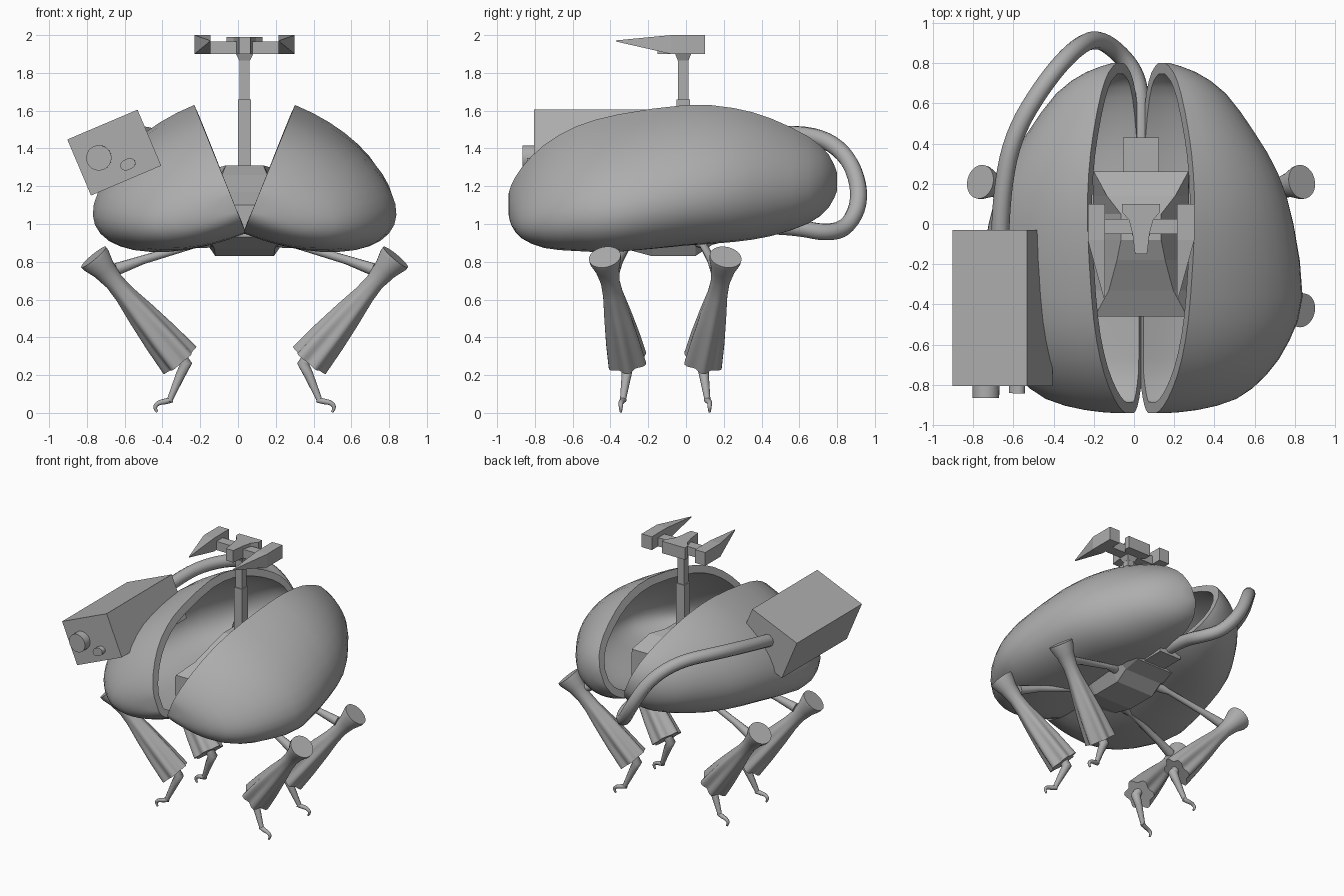
import bpy, bmesh, math
from mathutils import Vector, Matrix

if "Cube" in bpy.data.objects:
    bpy.data.objects.remove(bpy.data.objects["Cube"], do_unlink=True)

MID = 0.035  # symmetry plane of the walker
grey = bpy.data.materials.new("plain grey")
grey.use_nodes = True
grey.diffuse_color = (0.42, 0.42, 0.42, 1)
grey.node_tree.nodes["Principled BSDF"].inputs["Base Color"].default_value = (0.42, 0.42, 0.42, 1)


def finish(name, bm, smooth=None, thickness=0):
    bmesh.ops.recalc_face_normals(bm, faces=bm.faces)
    mesh = bpy.data.meshes.new(name)
    bm.to_mesh(mesh)
    bm.free()
    mesh.materials.append(grey)
    ob = bpy.data.objects.new(name, mesh)
    bpy.context.collection.objects.link(ob)
    bpy.ops.object.select_all(action="DESELECT")
    bpy.context.view_layer.objects.active = ob
    ob.select_set(True)
    if thickness:
        mod = ob.modifiers.new("wall", "SOLIDIFY")
        mod.thickness = thickness
        mod.offset = -1
        bpy.ops.object.modifier_apply(modifier=mod.name)
    if smooth:
        bpy.ops.object.shade_smooth_by_angle(angle=math.radians(smooth))
    return ob


def loft(name, rings, closed=True, smooth=None, thickness=0):
    """Skin a list of equal rings and cap both ends."""
    bm = bmesh.new()
    vs = [[bm.verts.new(p) for p in ring] for ring in rings]
    n = len(rings[0])
    for a, b in zip(vs, vs[1:]):
        for i in range(n if closed else n - 1):
            j = (i + 1) % n
            bm.faces.new((a[i], a[j], b[j], b[i]))
    bm.faces.new(vs[0])
    bm.faces.new(vs[-1])
    return finish(name, bm, smooth, thickness)


def rect(x, y, z, hx, hy):
    return [Vector((x + a * hx, y + b * hy, z)) for a, b in ((-1, -1), (1, -1), (1, 1), (-1, 1))]


def box(name, lo, hi):
    cx, cy = (lo[0] + hi[0]) / 2, (lo[1] + hi[1]) / 2
    hx, hy = (hi[0] - lo[0]) / 2, (hi[1] - lo[1]) / 2
    return loft(name, [rect(cx, cy, lo[2], hx, hy), rect(cx, cy, hi[2], hx, hy)])


def prism(name, outline, z0, z1):
    return loft(name, [[Vector((x, y, z)) for x, y in outline] for z in (z0, z1)])


def tube(name, points, radii, kind="NURBS"):
    cu = bpy.data.curves.new(name, "CURVE")
    cu.dimensions = "3D"
    cu.bevel_depth = 1
    cu.bevel_resolution = 3
    cu.resolution_u = 5
    cu.use_fill_caps = True
    sp = cu.splines.new(kind)
    sp.points.add(len(points) - 1)
    for p, co, r in zip(sp.points, points, radii):
        p.co = (*co, 1)
        p.radius = r
    if kind == "NURBS":
        sp.order_u = 3
        sp.use_endpoint_u = True
    cu.materials.append(grey)
    ob = bpy.data.objects.new(name, cu)
    bpy.context.collection.objects.link(ob)


def disc_rings(a, b, stations, seg, pleat=0):
    """Rings of (position, radius, fold depth) along the line a-b."""
    a, b = Vector(a), Vector(b)
    d = (b - a).normalized()
    u = d.cross(Vector((0, 1, 0))).normalized()
    v = d.cross(u)
    rings = []
    for t, r, fold in stations:
        ring = []
        for i in range(seg):
            w = 2 * math.pi * i / seg
            k = r * (1 + fold * math.cos(pleat * w))
            ring.append(a.lerp(b, t) + (u * math.cos(w) + v * math.sin(w)) * k)
        rings.append(ring)
    return rings


def midpoints(rows):
    """Insert a smooth in-between row between neighbouring rows."""
    out = [rows[0]]
    for i in range(len(rows) - 1):
        a, b = rows[i], rows[i + 1]
        p, q = rows[max(i - 1, 0)], rows[min(i + 2, len(rows) - 1)]
        out.append([(9 * (m + n) - k - l) / 16 for k, m, n, l in zip(p, a, b, q)])
        out.append(b)
    return out


# Shell halves, tipped open: y, depth, centre and half height of each section
SECTIONS = [(-.94, .08, .15, .05), (-.925, .235, .16, .095), (-.87, .43, .19, .165),
            (-.75, .57, .235, .25), (-.58, .67, .285, .305), (-.36, .725, .32, .338),
            (0, .66, .355, .357), (.25, .58, .348, .347), (.45, .465, .325, .31),
            (.65, .32, .3, .23), (.755, .17, .285, .145), (.8, .04, .275, .05)]
TIP = math.radians(22)
for s, side in ((1, "left"), (-1, "right")):
    rings = []
    for y, depth, c, h in midpoints(SECTIONS):
        ring = []
        for i in range(21):
            t = math.pi * i / 20
            n, u = depth * math.sin(t), c + h * math.cos(t)
            ring.append(Vector((MID + s * (n * math.cos(TIP) + u * math.sin(TIP)), y,
                                .97 - n * math.sin(TIP) + u * math.cos(TIP))))
        rings.append(ring)
    loft(side + "_shell", rings, closed=False, smooth=40, thickness=.055)

# Hull: faceted body lofted from front to back
hull = []
for y, zb, zt, wb, wt in ((-.46, .93, 1.1, .19, .23), (-.33, .87, 1.17, .16, .16),
                          (-.18, .83, 1.26, .155, .12), (-.08, .83, 1.31, .155, .1),
                          (.05, .83, 1.31, .155, .1), (.14, .89, 1.29, .155, .17),
                          (.26, .92, 1.2, .15, .235)):
    half = [(wb, zb), (.238, .95), (.238, 1.08), (wt, zt)]
    hull.append([Vector((MID + x, y, z)) for x, z in half] +
                [Vector((MID - x, y, z)) for x, z in reversed(half)])
loft("hull", hull)
box("hose_socket", (-.055, .24, .93), (.125, .43, 1.12))

# Periscope mast and head
box("mast_lower", (MID - .035, -.05, 1.25), (MID + .035, .02, 1.66))
box("mast_upper", (MID - .027, -.042, 1.66), (MID + .027, .012, 1.87))
loft("mast_collar", [rect(MID, -.015, 1.865, .028, .028), rect(MID, -.015, 1.9, .045, .042)])
outline = [(.03, -.15), (.042, -.05), (.06, .02), (.095, .06), (.095, .1)]
prism("head_block", [(MID + x, y) for x, y in outline] +
      [(MID - x, y) for x, y in reversed(outline)], 1.9, 1.99)
box("head_crossbar", (MID - .19, -.05, 1.9), (MID + .19, .025, 1.965))
for s, side in ((1, "left"), (-1, "right")):
    def sight(y, z0, z1, x1):
        return [Vector((MID + s * x, y, z)) for x, z in ((.18, z0), (x1, z0), (x1, z1), (.18, z1))]
    loft(side + "_sight", [sight(.1, 1.9, 2, .265), sight(-.08, 1.9, 2, .265),
                           sight(-.37, 1.966, 1.972, .185)])

# Weapon pod on the right shell, with a round and an oval lens
pod = box("pod", (-.202, -.805, -.161), (.202, -.03, .161))
pod.matrix_world = Matrix.Translation((-.655, 0, 1.378)) @ Matrix.Rotation(math.radians(-23), 4, "Y")
for name, x, z, r, y, oval in (("round_lens", -.737, 1.35, .067, -.865, 0),
                               ("oval_lens", -.583, 1.316, .035, -.842, -.18)):
    loft(name, disc_rings((x, y, z), (x + .0009, -.78, z + .0004), [(0, r, oval), (1, r, oval)], 24, 2),
         smooth=40)

# Hose from the pod to the back of the hull
hose = [(-.665, -.05, 1.4), (-.66, .15, 1.44), (-.6, .45, 1.48), (-.44, .71, 1.47), (-.3, .87, 1.35),
        (-.19, .93, 1.14), (-.08, .86, .98), (.015, .74, .95), (.035, .58, .985), (MID, .42, .99)]
tube("hose", hose, [.045] * len(hose))

# Four legs: arm, pleated cuff, shin and hooked foot
for s, side in ((1, "left"), (-1, "right")):
    for f, end in ((-1, "front"), (1, "rear")):
        def at(x, y, z):
            return (MID + s * x, -.11 + f * y, z)
        name = end + "_" + side
        tube(name + "_arm", [at(.15, .17, .92), at(.22, .19, .905), at(.27, .2, .89), at(.54, .245, .81),
                             at(.68, .27, .76)], [.036, .036, .02, .024, .034], "POLY")
        profile = [(0, .085, 0), (.03, .084, 0), (.12, .063, 0), (.24, .05, 0), (.36, .054, .02),
                   (.55, .072, .06), (.78, .089, .1), (1, .1, .13)]
        loft(name + "_cuff", disc_rings(at(.8, .32, .825), at(.342, .2, .278), profile, 48, 6), smooth=45)
        tube(name + "_shin", [at(.36, .2, .33), at(.31, .2, .26), at(.34, .205, .2), at(.4, .225, .06)],
             [.03, .034, .026, .015], "POLY")
        tube(name + "_foot", [at(.385, .22, .07), at(.42, .23, .06), at(.455, .235, .055),
                              at(.48, .235, .03), at(.463, .235, .004)], [.016, .016, .013, .011, .006])
